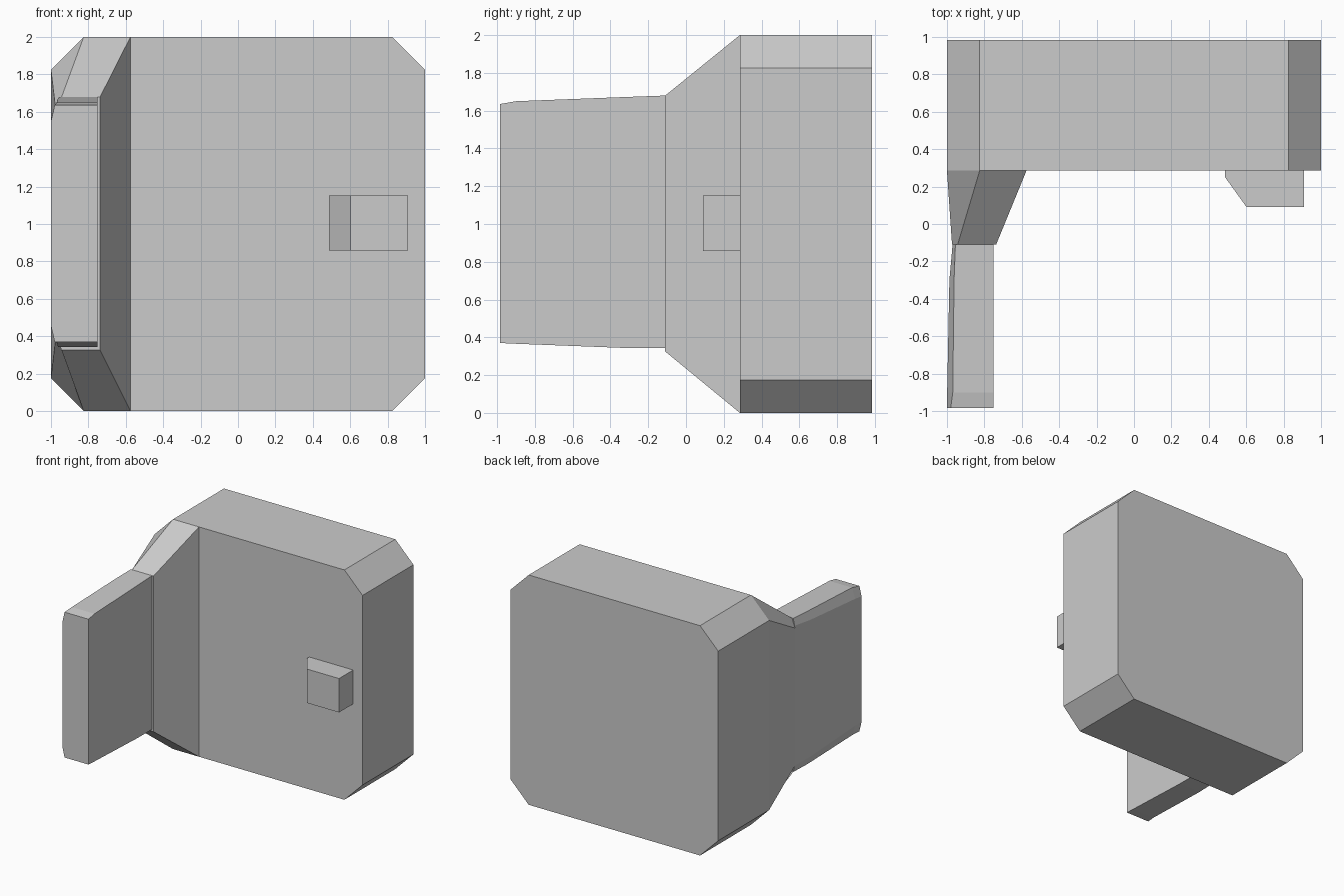
import bpy, bmesh

if "Cube" in bpy.data.objects:
    bpy.data.objects.remove(bpy.data.objects["Cube"])


def loft(name, rings):
    """Skin consecutive rings of equal point count and cap both ends."""
    bm = bmesh.new()
    loops = [[bm.verts.new(p) for p in ring] for ring in rings]
    n = len(loops[0])
    for a, b in zip(loops, loops[1:]):
        for i in range(n):
            j = (i + 1) % n
            bm.faces.new((a[i], a[j], b[j], b[i]))
    bm.faces.new(loops[0])
    bm.faces.new(loops[-1])
    bmesh.ops.recalc_face_normals(bm, faces=bm.faces)
    mesh = bpy.data.meshes.new(name)
    bm.to_mesh(mesh)
    bm.free()
    obj = bpy.data.objects.new(name, mesh)
    bpy.context.collection.objects.link(obj)
    return obj


def section(y, right, left, bottom, top, cut_x, cut_z):
    """Rectangle at depth y with its two left corners cut off."""
    return [(right, y, bottom), (left + cut_x, y, bottom), (left, y, bottom + cut_z),
            (left, y, top - cut_z), (left + cut_x, y, top), (right, y, top)]


# Main block: square slab with four chamfered corners
C = 0.825
octagon = [(-C, 0), (C, 0), (1, 0.175), (1, 1.825),
           (C, 2), (-C, 2), (-1, 1.825), (-1, 0.175)]
loft("main_block", [[(x, y, z) for x, z in octagon] for y in (0.285, 0.985)])

# Tapered neck joining the block to the side flap
loft("tapered_neck", [
    section(0.285, -0.575, -1.0, 0.0, 2.0, 0.175, 0.175),
    section(-0.11, -0.737, -0.973, 0.325, 1.68, 0.03, 0.08),
])

# Side flap, slightly narrowing in height towards its front end
loft("side_flap", [
    section(-0.11, -0.75, -0.97, 0.343, 1.68, 0.015, 0.06),
    section(-0.30, -0.75, -0.987, 0.343, 1.673, 0.025, 0.07),
    section(-0.90, -0.75, -0.999, 0.366, 1.65, 0.03, 0.09),
    section(-0.985, -0.75, -1.0, 0.37, 1.635, 0.02, 0.085),
])

# Small knob with a sloped inner side
knob = [(0.487, 0.285), (0.487, 0.25), (0.602, 0.09), (0.91, 0.09), (0.91, 0.285)]
loft("knob", [[(x, y, z) for x, y in knob] for z in (0.857, 1.152)])
